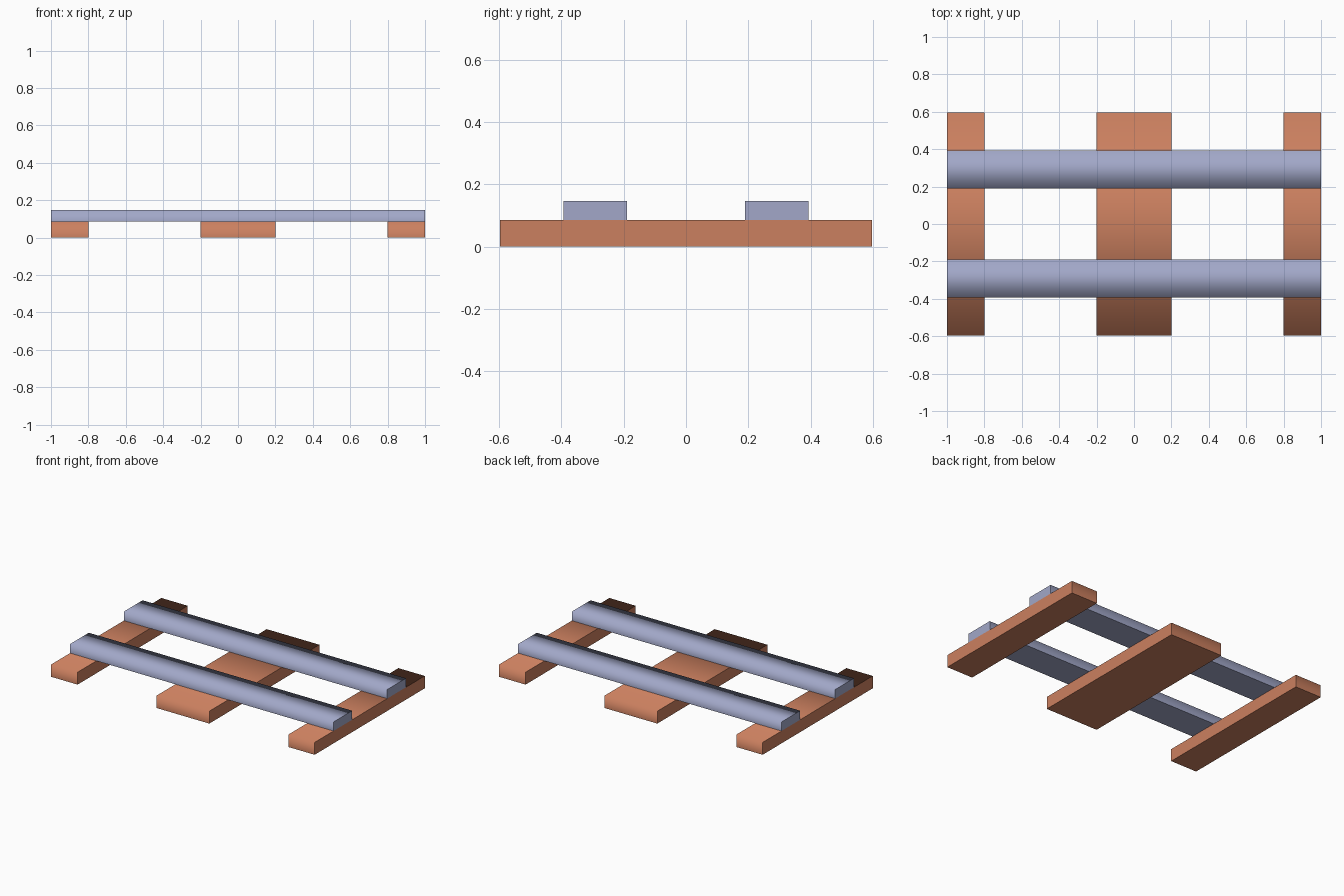
import bpy, bmesh

if "Cube" in bpy.data.objects:
    bpy.data.objects.remove(bpy.data.objects["Cube"])


def material(name, rgb):
    m = bpy.data.materials.new(name)
    m.diffuse_color = (*rgb, 1)
    m.use_nodes = True
    m.node_tree.nodes["Principled BSDF"].inputs["Base Color"].default_value = m.diffuse_color
    return m


def board(name, x, y, z, mat, cap_axis):
    """Box from (min, max) ranges; edges around the caps and the underside stay sharp,
    the long top edges shade smoothly."""
    bm = bmesh.new()
    bmesh.ops.create_cube(bm, size=1)
    for v in bm.verts:
        v.co = [r[1] if c > 0 else r[0] for c, r in zip(v.co, (x, y, z))]
    bm.normal_update()
    for f in bm.faces:
        f.smooth = True
    for e in bm.edges:
        e.smooth = not any(abs(f.normal[cap_axis]) > 0.9 or f.normal.z < -0.9
                           for f in e.link_faces)
    me = bpy.data.meshes.new(name)
    bm.to_mesh(me)
    bm.free()
    me.materials.append(mat)
    ob = bpy.data.objects.new(name, me)
    bpy.context.collection.objects.link(ob)


brown = material("terracotta wood", (0.60, 0.215, 0.115))
blue = material("blue grey wood", (0.36, 0.39, 0.58))

# Runners on the ground, running front to back
for name, x in (("left_runner", (-1, -0.8)), ("middle_runner", (-0.2, 0.2)),
                ("right_runner", (0.8, 1))):
    board(name, x, (-0.597, 0.597), (0, 0.085), brown, 0)

# Planks laid across the runners
for name, y in (("front_plank", (-0.393, -0.19)), ("back_plank", (0.19, 0.393))):
    board(name, (-1, 1), y, (0.085, 0.147), blue, 0)
